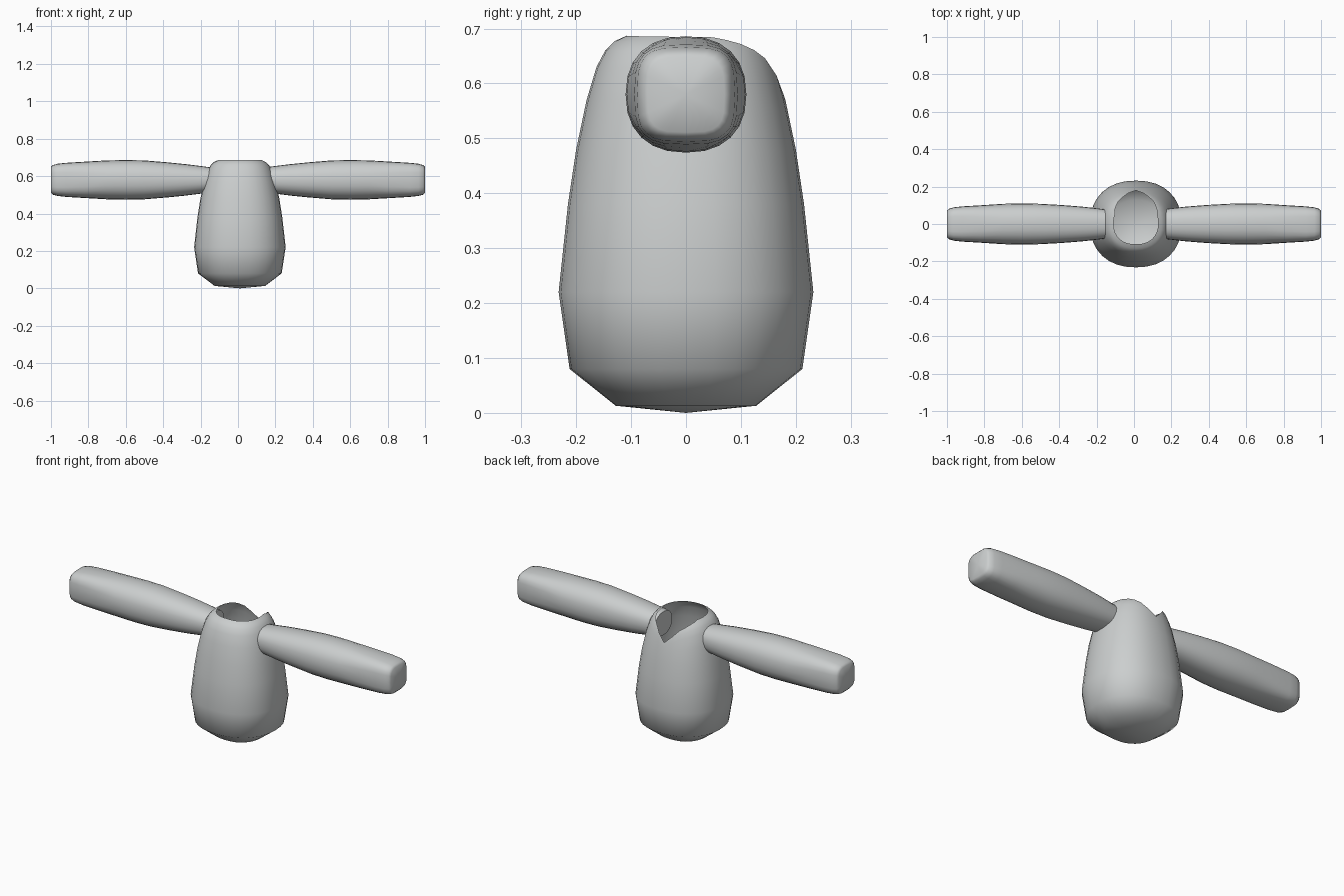
import bpy, bmesh, math

if "Cube" in bpy.data.objects:
    bpy.data.objects.remove(bpy.data.objects["Cube"])

grey = bpy.data.materials.new("light grey")
grey.diffuse_color = (0.6, 0.62, 0.62, 1)
grey.use_nodes = True
grey.node_tree.nodes["Principled BSDF"].inputs["Base Color"].default_value = grey.diffuse_color


def interp(points, v):
    """Linear lookup in a list of (key, value) pairs."""
    for (a, fa), (b, fb) in zip(points, points[1:]):
        if v <= b:
            return fa + (fb - fa) * max(0.0, v - a) / (b - a)
    return points[-1][1]


def rounded(a, n):
    """Point on a unit superellipse at angle a."""
    c, s = math.cos(a), math.sin(a)
    return (math.copysign(abs(c) ** (2 / n), c), math.copysign(abs(s) ** (2 / n), s))


def loft(name, rings, cap_start=None, cap_end=None):
    """Skin closed rings of points; an optional pole point closes each end."""
    bm = bmesh.new()
    loops = [[bm.verts.new(p) for p in ring] for ring in rings]
    n = len(loops[0])
    for lo, hi in zip(loops, loops[1:]):
        for i in range(n):
            j = (i + 1) % n
            bm.faces.new((lo[i], lo[j], hi[j], hi[i]))
    for pole, loop in ((cap_start, loops[0]), (cap_end, loops[-1])):
        if pole:
            v = bm.verts.new(pole)
            for i in range(n):
                bm.faces.new((loop[i], v, loop[(i + 1) % n]))
    bmesh.ops.recalc_face_normals(bm, faces=bm.faces)
    me = bpy.data.meshes.new(name)
    bm.to_mesh(me)
    bm.free()
    me.materials.append(grey)
    ob = bpy.data.objects.new(name, me)
    bpy.context.collection.objects.link(ob)
    bpy.ops.object.select_all(action='DESELECT')
    ob.select_set(True)
    bpy.context.view_layer.objects.active = ob
    bpy.ops.object.shade_smooth_by_angle(angle=math.radians(50))
    return ob


# Torso: hollow barrel, open at the neck with a notch down the back
profile = [(0.013, 0.128), (0.08, 0.212), (0.22, 0.232), (0.38, 0.215), (0.48, 0.2),
           (0.57, 0.181), (0.63, 0.163), (0.66, 0.147), (0.677, 0.13), (0.687, 0.108)]
# neck rim height by angle (degrees) away from the back
rim = [(0, 0.575), (8, 0.60), (16, 0.635), (28, 0.655), (45, 0.672), (65, 0.684), (180, 0.687)]
SIDES, SPLIT, TOP = 32, 0.48, 0.687
rings = []
for z0, _ in profile:
    ring = []
    for k in range(SIDES):
        a = 2 * math.pi * k / SIDES
        off = abs((math.degrees(a) - 90 + 180) % 360 - 180)
        z = z0
        if z0 > SPLIT:
            z = SPLIT + (z0 - SPLIT) * (interp(rim, off) - SPLIT) / (TOP - SPLIT)
        r = interp(profile, z)
        cx, cy = rounded(a, 2.25)
        ring.append((0.01 + 1.055 * r * cx, r * cy, z))
    rings.append(ring)
loft("torso", rings, cap_start=(0.01, 0, 0))

# Arms: swelling tubes with blunt ends, mirrored across x
# (x, half depth, half height)
stations = [(0.14, 0.076, 0.066), (0.2, 0.084, 0.074), (0.28, 0.093, 0.084),
            (0.38, 0.101, 0.094), (0.5, 0.108, 0.104), (0.6, 0.11, 0.106),
            (0.7, 0.108, 0.104), (0.82, 0.1, 0.097), (0.92, 0.094, 0.091),
            (0.965, 0.089, 0.086), (0.99, 0.081, 0.079), (1.0, 0.07, 0.069)]
arm_rings = []
for x, hy, hz in stations:
    n = 2.3 + 1.3 * max(0, (x - 0.7) / 0.3)
    pts = [rounded(2 * math.pi * k / 24, n) for k in range(24)]
    arm_rings.append([(x, hy * c, 0.58 + hz * s) for c, s in pts])
arms = loft("arms", arm_rings, cap_start=(0.14, 0, 0.58), cap_end=(1.0, 0, 0.58))
mirror = arms.modifiers.new("mirror", 'MIRROR')
mirror.use_axis[0] = True
